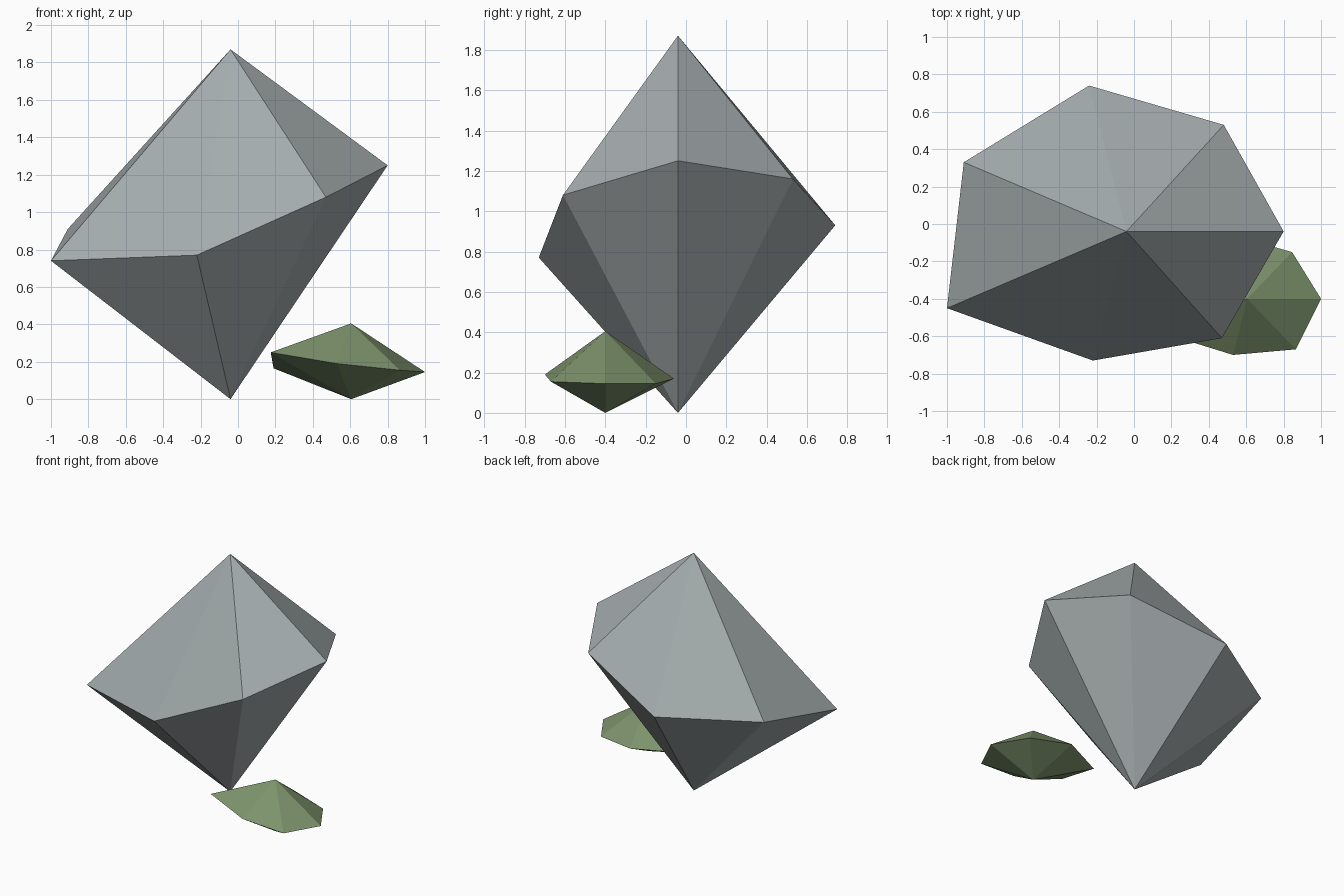
import bpy

if "Cube" in bpy.data.objects:
    bpy.data.objects.remove(bpy.data.objects["Cube"])


def material(name, rgb):
    mat = bpy.data.materials.new(name)
    mat.diffuse_color = (*rgb, 1.0)
    mat.use_nodes = True
    mat.node_tree.nodes["Principled BSDF"].inputs["Base Color"].default_value = mat.diffuse_color
    return mat


def faceted_rock(name, centre, height, girdle, mat):
    """Double-ended stone: bottom tip, irregular girdle, top tip."""
    x, y = centre
    n = len(girdle)
    verts = list(girdle) + [(x, y, 0.0), (x, y, height)]
    faces = []
    for i in range(n):
        j = (i + 1) % n
        faces.append((i, j, n + 1))  # upper facet
        faces.append((j, i, n))      # lower facet
    mesh = bpy.data.meshes.new(name)
    mesh.from_pydata(verts, [], faces)
    mesh.materials.append(mat)
    obj = bpy.data.objects.new(name, mesh)
    bpy.context.collection.objects.link(obj)
    return obj


stone_grey = material("stone grey", (0.37, 0.41, 0.415))
moss_green = material("moss green", (0.205, 0.29, 0.15))

# Large grey boulder, girdle listed counter-clockwise
faceted_rock("boulder", (-0.04, -0.04), 1.87, [
    (0.80, -0.04, 1.25), (0.48, 0.53, 1.16), (-0.24, 0.74, 0.93),
    (-0.91, 0.33, 0.91), (-1.00, -0.45, 0.74), (-0.22, -0.73, 0.77),
    (0.47, -0.61, 1.08)], stone_grey)

# Small mossy clump beside it
faceted_rock("moss_clump", (0.605, -0.40), 0.405, [
    (1.00, -0.40, 0.145), (0.845, -0.15, 0.145), (0.53, -0.06, 0.17),
    (0.19, -0.22, 0.165), (0.175, -0.59, 0.25), (0.53, -0.70, 0.19),
    (0.865, -0.67, 0.155)], moss_green)
